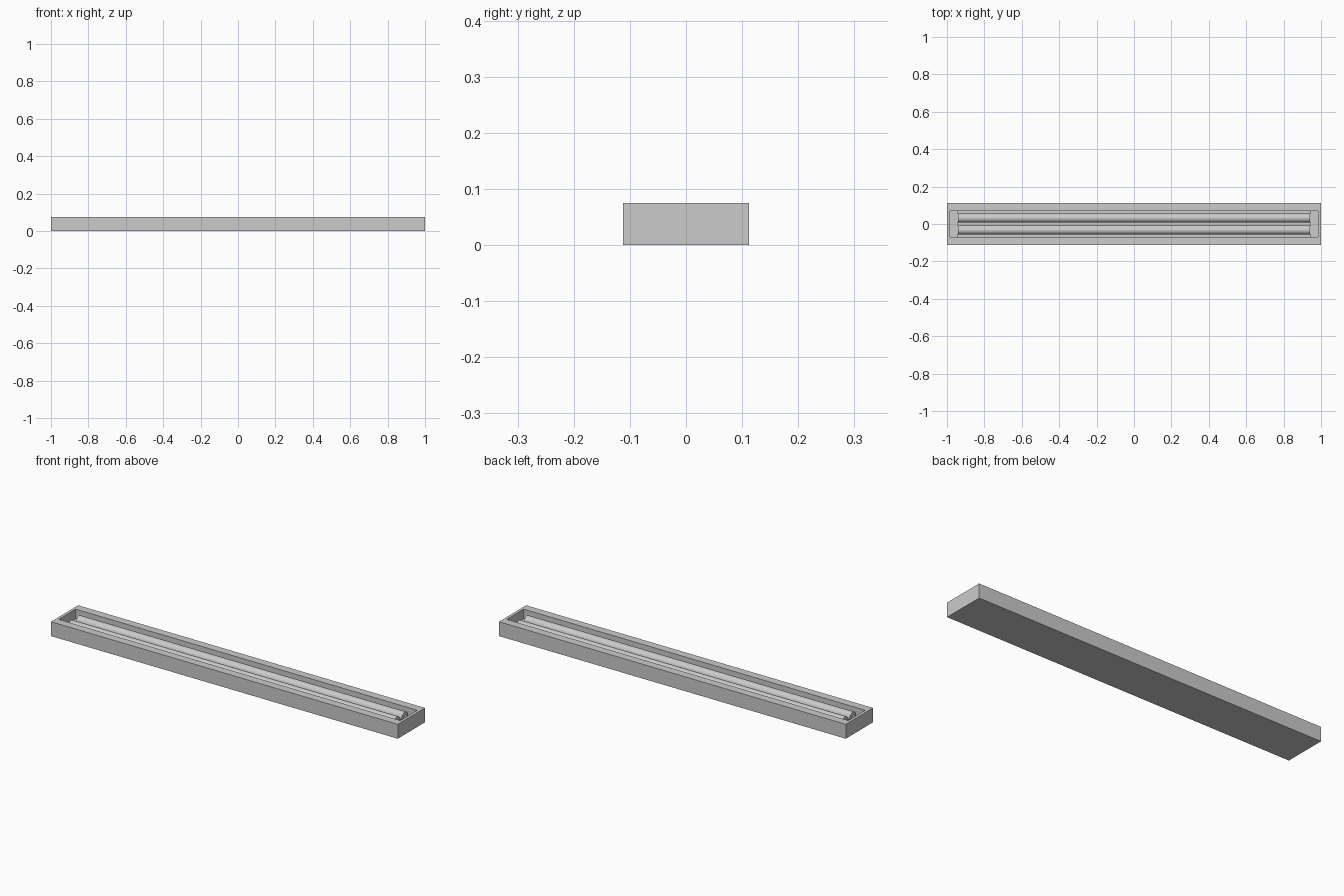
import bpy, bmesh, math

if "Cube" in bpy.data.objects:
    bpy.data.objects.remove(bpy.data.objects["Cube"])

grey = bpy.data.materials.new("light_grey")
grey.diffuse_color = (0.6, 0.6, 0.6, 1)
grey.use_nodes = True
grey.node_tree.nodes["Principled BSDF"].inputs["Base Color"].default_value = grey.diffuse_color

HX, HY, H = 1.0, 0.112, 0.075      # outer half sizes and height
IX, IY, FLOOR = 0.985, 0.07, 0.016  # recess half sizes and floor height


def finish(name, bm):
    bmesh.ops.recalc_face_normals(bm, faces=bm.faces)
    mesh = bpy.data.meshes.new(name)
    bm.to_mesh(mesh)
    bm.free()
    mesh.materials.append(grey)
    ob = bpy.data.objects.new(name, mesh)
    bpy.context.collection.objects.link(ob)
    return ob


def box(name, x0, x1, y0, y1, z0, z1):
    bm = bmesh.new()
    bmesh.ops.create_cube(bm, size=1)
    for v in bm.verts:
        v.co = ((x0 + x1) / 2 + v.co.x * (x1 - x0),
                (y0 + y1) / 2 + v.co.y * (y1 - y0),
                (z0 + z1) / 2 + v.co.z * (z1 - z0))
    return finish(name, bm)


# Tray housing: stacked rectangular loops from base, up the sides, into the recess
bm = bmesh.new()
loops = []
for x, y, z in [(HX, HY, 0), (HX, HY, H), (IX, IY, H), (IX, IY, FLOOR)]:
    loops.append([bm.verts.new((sx * x, sy * y, z))
                  for sx, sy in ((-1, -1), (1, -1), (1, 1), (-1, 1))])
for a, b in zip(loops, loops[1:]):
    for i in range(4):
        j = (i + 1) % 4
        bm.faces.new((a[i], a[j], b[j], b[i]))
bm.faces.new(loops[0][::-1])
bm.faces.new(loops[-1])
finish("housing", bm)

# Low holder strips at both ends of the recess
for side, s in (("left", -1), ("right", 1)):
    xs = sorted((s * 0.94, s * IX))
    box("holder_" + side, xs[0], xs[1], -IY, IY, FLOOR - 0.004, 0.026)

# Two long tubes lying side by side
for side, s in (("front", -1), ("back", 1)):
    bpy.ops.mesh.primitive_cylinder_add(
        vertices=24, radius=0.024, depth=1.88,
        location=(0, s * 0.032, 0.044), rotation=(0, math.pi / 2, 0))
    tube = bpy.context.object
    tube.name = "tube_" + side
    tube.data.materials.append(grey)
    bpy.ops.object.shade_smooth_by_angle(angle=math.radians(40))
